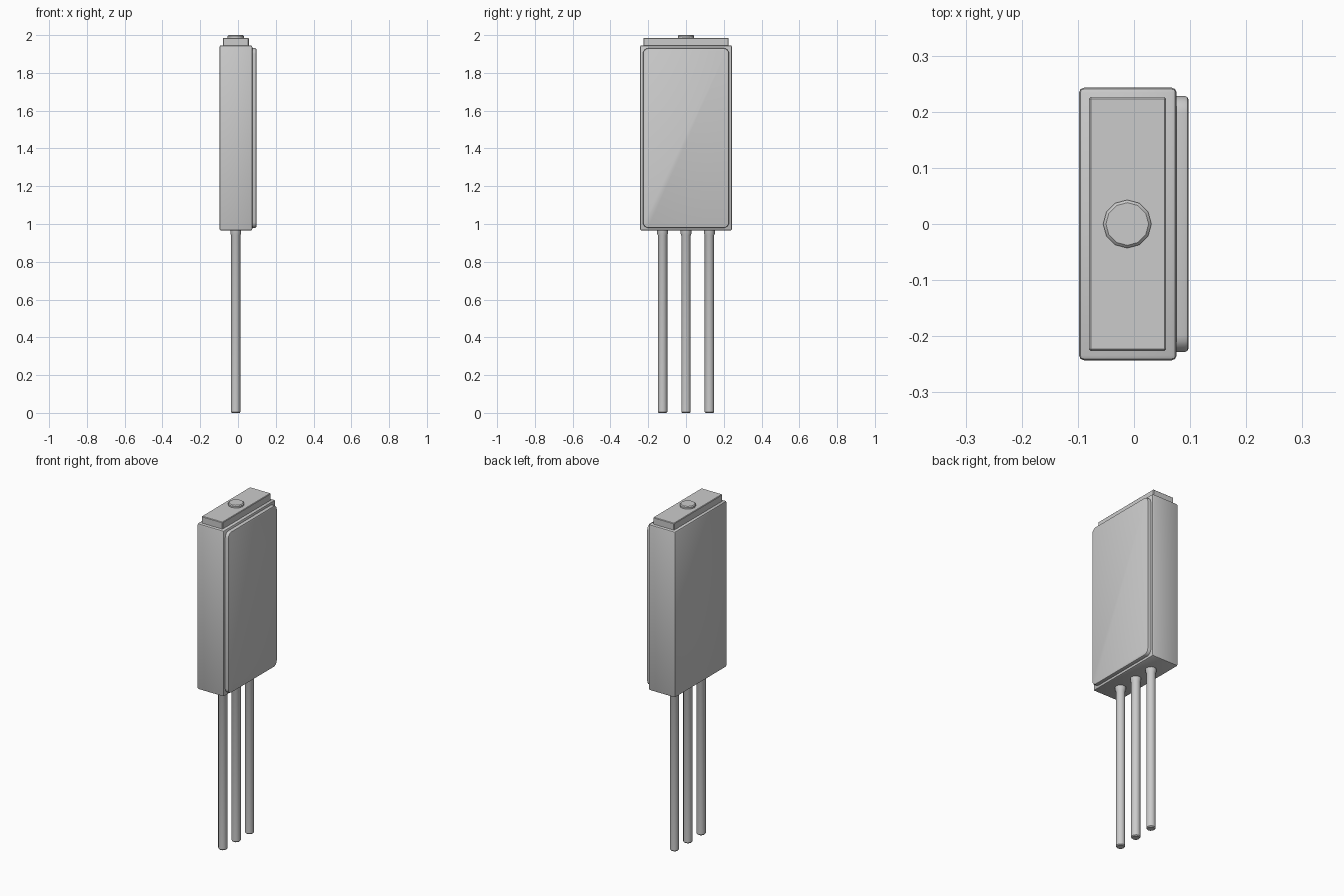
import bpy, bmesh
from mathutils import Vector, Matrix

if "Cube" in bpy.data.objects:
    bpy.data.objects.remove(bpy.data.objects["Cube"])


def finish(bm, name):
    me = bpy.data.meshes.new(name)
    bmesh.ops.recalc_face_normals(bm, faces=bm.faces)
    bm.to_mesh(me)
    bm.free()
    ob = bpy.data.objects.new(name, me)
    bpy.context.collection.objects.link(ob)
    bpy.ops.object.select_all(action='DESELECT')
    ob.select_set(True)
    bpy.context.view_layer.objects.active = ob
    bpy.ops.object.shade_smooth_by_angle(angle=0.6)
    return ob


def box(name, lo, hi, bevel, corner=0, segments=2):
    lo, hi = Vector(lo), Vector(hi)
    bm = bmesh.new()
    bmesh.ops.create_cube(bm, size=1, matrix=Matrix.Translation((lo + hi) / 2)
                          @ Matrix.Diagonal((*(hi - lo), 1)))
    if corner:  # round the four edges running along x
        edges = [e for e in bm.edges if abs(e.verts[0].co.x - e.verts[1].co.x) > 1e-4]
        bmesh.ops.bevel(bm, geom=edges, offset=corner, segments=4, profile=0.5, affect='EDGES')
        edges = [e for e in bm.edges if all(v.co.x > hi.x - 1e-4 for v in e.verts)]
    else:
        edges = bm.edges[:]
    bmesh.ops.bevel(bm, geom=edges, offset=bevel, segments=segments, profile=0.5, affect='EDGES')
    return finish(bm, name)


def lathe(name, profile, centre, sides):
    # spin (radius, z) pairs round a vertical axis
    bm = bmesh.new()
    rings = []
    for r, z in profile:
        ring = bmesh.ops.create_circle(bm, segments=sides, radius=r,
                                       matrix=Matrix.Translation((*centre, z)))
        rings.append(ring['verts'])
    for a, b in zip(rings, rings[1:]):
        for i in range(sides):
            j = (i + 1) % sides
            bm.faces.new((a[i], a[j], b[j], b[i]))
    bm.faces.new(rings[0])
    bm.faces.new(rings[-1])
    return finish(bm, name)


AXIS_X = -0.012

# Main case, raised side panel and top cap
box("case", (-0.098, -0.243, 0.965), (0.076, 0.243, 1.946), 0.009)
box("side_panel", (0.07, -0.228, 0.979), (0.097, 0.228, 1.931), 0.006, corner=0.03)
box("top_cap", (-0.080, -0.226, 1.94), (0.057, 0.226, 1.986), 0.003, segments=1)

# Button on the cap
lathe("top_button", [(0.043, 1.98), (0.043, 1.995), (0.038, 2.0)], (AXIS_X, 0), 12)

# Three pins with collars where they enter the case
pin = [(0.021, 0), (0.025, 0.005), (0.025, 0.94), (0.029, 0.95), (0.029, 0.975)]
for name, y in (("left_pin", -0.124), ("middle_pin", 0), ("right_pin", 0.124)):
    lathe(name, pin, (AXIS_X, y), 12)
